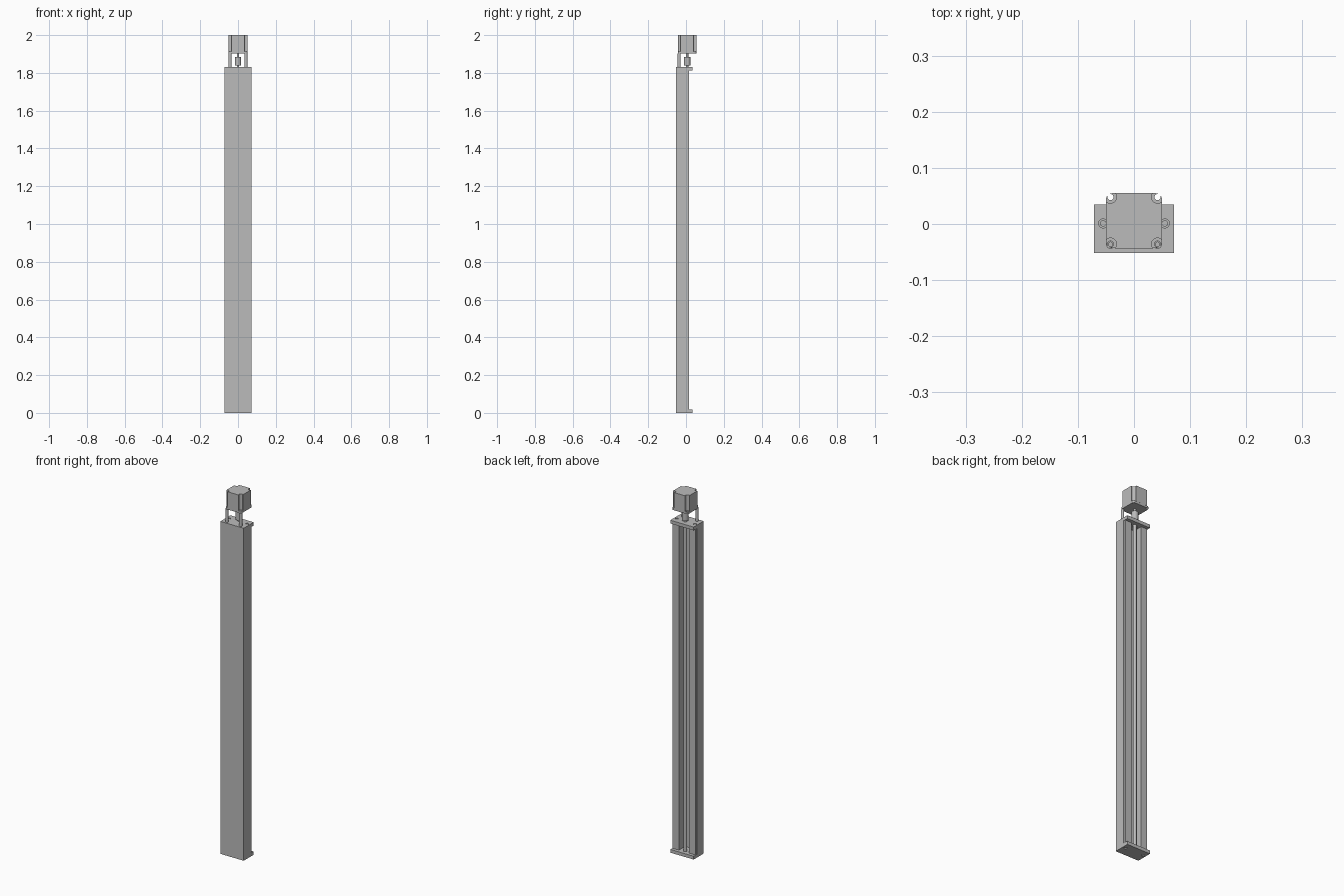
import bpy, bmesh, math
from mathutils import Vector

cube = bpy.data.objects.get("Cube")
if cube:
    bpy.data.objects.remove(cube, do_unlink=True)

grey = bpy.data.materials.new("plain grey")
grey.use_nodes = True
grey.diffuse_color = (0.5, 0.5, 0.5, 1)
grey.node_tree.nodes["Principled BSDF"].inputs["Base Color"].default_value = (0.5, 0.5, 0.5, 1)

TOP = 1.83       # top of the upper end plate
PLATE = 0.018    # end plate thickness
AXIS = 0.006     # y of the screw and motor axis
BOLT = 0.042     # motor bolt offset from the axis


def prism(name, outline, z0, z1):
    """Extrude a closed xy outline between two heights."""
    bm = bmesh.new()
    base = bm.faces.new([bm.verts.new((x, y, z0)) for x, y in outline])
    new = bmesh.ops.extrude_face_region(bm, geom=[base])["geom"]
    bmesh.ops.translate(bm, vec=Vector((0, 0, z1 - z0)),
                        verts=[v for v in new if isinstance(v, bmesh.types.BMVert)])
    bmesh.ops.recalc_face_normals(bm, faces=bm.faces)
    mesh = bpy.data.meshes.new(name)
    bm.to_mesh(mesh)
    bm.free()
    mesh.materials.append(grey)
    obj = bpy.data.objects.new(name, mesh)
    bpy.context.collection.objects.link(obj)
    return obj


def arc(cx, cy, r, a0, a1, n):
    angles = [math.radians(a0 + (a1 - a0) * i / n) for i in range(n + 1)]
    return [(cx + r * math.cos(a), cy + r * math.sin(a)) for a in angles]


def rod(name, x, y, r, z0, z1):
    obj = prism(name, arc(x, y, r, 0, 360, 24)[:-1], z0, z1)
    bpy.ops.object.select_all(action="DESELECT")
    obj.select_set(True)
    bpy.context.view_layer.objects.active = obj
    bpy.ops.object.shade_smooth_by_angle(angle=math.radians(35))
    return obj


def box(name, x0, x1, y0, y1, z0, z1):
    return prism(name, [(x0, y0), (x1, y0), (x1, y1), (x0, y1)], z0, z1)


def drill(target, x, y, r, z0, z1):
    cutter = rod("hole_cutter", x, y, r, z0, z1)
    cutter.hide_render = True
    cutter.hide_set(True)
    mod = target.modifiers.new("hole", "BOOLEAN")
    mod.object = cutter
    mod.solver = "EXACT"


# Channel: front web with two thick side walls, open at the back
half = [(0.071, -0.052), (0.071, 0.006), (0.069, 0.006), (0.069, 0.017),
        (0.031, 0.017), (0.031, -0.036)]
prism("channel_body", half + [(-x, y) for x, y in reversed(half)], PLATE, TOP - PLATE)

# End plates with recessed bolts into the walls
for name, z0, outer, inner in (("bottom_plate", 0, 0, 0.008),
                               ("top_plate", TOP - PLATE, TOP, TOP - 0.008)):
    plate = box(name, -0.071, 0.071, -0.052, 0.035, z0, z0 + PLATE)
    lo, hi = min(outer, inner), max(outer, inner)
    grow = 0.01
    for side in (-1, 1):
        x = side * 0.055
        drill(plate, x, 0.001, 0.008,
              lo - (grow if outer == 0 else 0), hi + (grow if outer else 0))
        sink = 0.003
        rod(name + "_bolt", x, 0.001, 0.0055, lo + (sink if outer == 0 else 0),
            hi - (sink if outer else 0))

# Lead screw, shaft and coupling
rod("lead_screw", 0, AXIS, 0.0095, 0.004, TOP - 0.01)
rod("drive_shaft", 0, AXIS, 0.006, TOP - 0.02, 1.91)
rod("shaft_coupling", 0, AXIS, 0.017, 1.84, 1.885)

# Motor mounting flange with rounded corners and bolt holes
outline = []
for i, (sx, sy) in enumerate(((1, 1), (-1, 1), (-1, -1), (1, -1))):
    outline += arc(sx * 0.038, AXIS + sy * 0.037, 0.012, i * 90, i * 90 + 90, 6)
flange = prism("motor_flange", outline, 1.902, 1.913)
for sx in (-1, 1):
    for sy in (-1, 1):
        drill(flange, sx * BOLT, AXIS + sy * BOLT, 0.0055, 1.89, 1.93)

# Motor body with corners scooped out around the bolts
outline = []
for i, (sx, sy) in enumerate(((1, 1), (-1, 1), (-1, -1), (1, -1))):
    outline += arc(sx * BOLT, AXIS + sy * BOLT, 0.011, i * 90 - 45, i * 90 - 225, 10)
limit = 0.0495
outline = [(max(-limit, min(limit, x)), AXIS + max(-limit, min(limit, y - AXIS)))
           for x, y in outline]
prism("motor_body", outline, 1.913, 2.0)

# Two front standoffs carrying the motor, with their bolt ends
for side in (-1, 1):
    x, y = side * BOLT, AXIS - BOLT
    rod("motor_standoff", x, y, 0.008, TOP, 1.902)
    rod("standoff_bolt", x, y, 0.0045, 1.9, 1.914)
